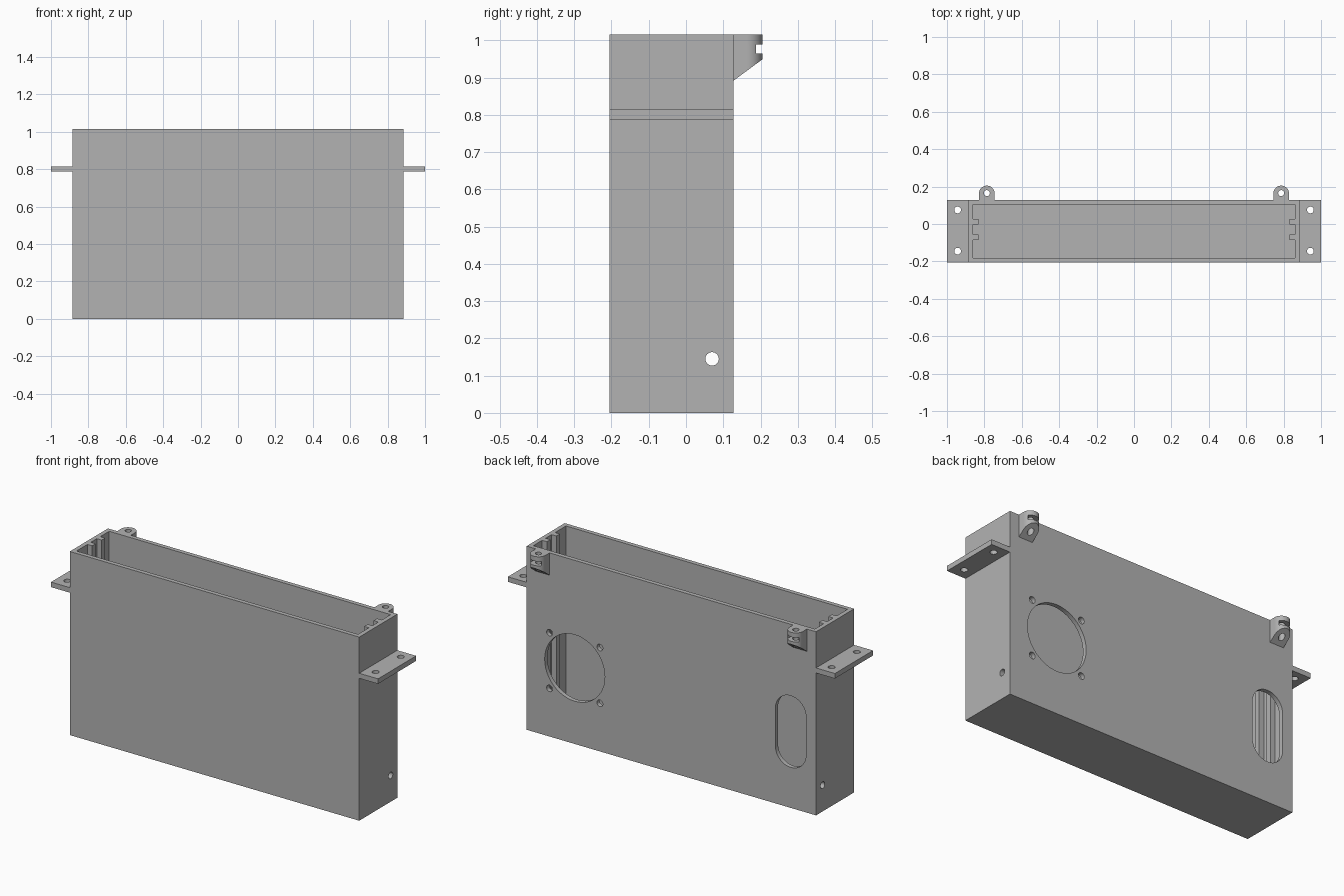
import bpy, bmesh, math
from mathutils import Matrix, Vector

if "Cube" in bpy.data.objects:
    bpy.data.objects.remove(bpy.data.objects["Cube"], do_unlink=True)

grey = bpy.data.materials.new("plain_grey")
grey.use_nodes = True
COLOUR = (0.45, 0.45, 0.45, 1)
grey.diffuse_color = COLOUR
grey.node_tree.nodes["Principled BSDF"].inputs["Base Color"].default_value = COLOUR

# Main sizes
HALF_X, FRONT, BACK, TOP = 0.885, -0.205, 0.128, 1.015
WALL = 0.024


def add_object(name, bm):
    bmesh.ops.recalc_face_normals(bm, faces=bm.faces)
    mesh = bpy.data.meshes.new(name)
    bm.to_mesh(mesh)
    bm.free()
    mesh.materials.append(grey)
    obj = bpy.data.objects.new(name, mesh)
    bpy.context.collection.objects.link(obj)
    return obj


def box(name, low, high):
    bm = bmesh.new()
    low, high = Vector(low), Vector(high)
    size = high - low
    bmesh.ops.create_cube(bm, size=1, matrix=Matrix.Translation((low + high) / 2) @ Matrix.Diagonal((*size, 1)))
    return add_object(name, bm)


def rod(name, centre, radius, length, axis="Z"):
    turn = {"X": Matrix.Rotation(math.pi / 2, 4, "Y"),
            "Y": Matrix.Rotation(math.pi / 2, 4, "X"), "Z": Matrix()}[axis]
    bm = bmesh.new()
    bmesh.ops.create_cone(bm, cap_ends=True, segments=48, radius1=radius, radius2=radius,
                          depth=length, matrix=Matrix.Translation(centre) @ turn)
    return add_object(name, bm)


def prism(name, outline, direction):
    bm = bmesh.new()
    face = bm.faces.new([bm.verts.new(p) for p in outline])
    made = bmesh.ops.extrude_face_region(bm, geom=[face])["geom"]
    bmesh.ops.translate(bm, vec=direction, verts=[g for g in made if isinstance(g, bmesh.types.BMVert)])
    return add_object(name, bm)


def arc(cx, cy, radius, start, end, steps=24):
    angles = [start + (end - start) * i / steps for i in range(steps + 1)]
    return [(cx + radius * math.cos(a), cy + radius * math.sin(a)) for a in angles]


def cut(obj, cutters):
    bpy.context.view_layer.objects.active = obj
    for cutter in cutters:
        cutter.hide_render = True
        mod = obj.modifiers.new("cut", "BOOLEAN")
        mod.operation, mod.solver, mod.object = "DIFFERENCE", "EXACT", cutter
        bpy.ops.object.modifier_apply(modifier=mod.name)
        bpy.data.objects.remove(cutter, do_unlink=True)


def smooth(obj):
    bpy.ops.object.select_all(action="DESELECT")
    obj.select_set(True)
    bpy.context.view_layer.objects.active = obj
    bpy.ops.object.shade_smooth_by_angle(angle=math.radians(30))


# Open-topped case
case = box("case", (-HALF_X, FRONT, 0), (HALF_X, BACK, TOP))
cutters = [box("cavity", (-HALF_X + WALL, FRONT + WALL, WALL), (HALF_X - WALL, BACK - WALL, TOP + 0.1))]

# Fan opening with four screw holes in the back wall
fan_x, fan_z, pitch = 0.591, 0.42, 0.154
cutters.append(rod("fan_hole", (fan_x, BACK, fan_z), 0.184, 0.1, "Y"))
for sx in (-1, 1):
    for sz in (-1, 1):
        cutters.append(rod("fan_screw_hole", (fan_x + sx * pitch, BACK, fan_z + sz * pitch), 0.018, 0.1, "Y"))

# Rounded slot in the back wall
slot_x, slot_z, slot_r, straight = -0.73, 0.422, 0.094, 0.104
slot = arc(slot_x, slot_z + straight, slot_r, 0, math.pi) + arc(slot_x, slot_z - straight, slot_r, math.pi, 2 * math.pi)
cutters.append(prism("slot_hole", [(x, BACK - 0.05, z) for x, z in slot], (0, 0.1, 0)))

# Small cable hole in each end wall
for side in (-1, 1):
    cutters.append(rod("cable_hole", (side * HALF_X, 0.07, 0.145), 0.018, 0.1, "X"))
cut(case, cutters)
smooth(case)

for side, label in ((-1, "right"), (1, "left")):
    # Guide rails inside the end walls
    for y, place in ((0.012, "back"), (-0.071, "front")):
        xs = sorted((side * 0.832, side * (HALF_X - WALL)))
        box(f"{label}_{place}_rail", (xs[0], y - 0.015, WALL), (xs[1], y + 0.015, TOP))

    # Mounting flange with two holes
    xs = sorted((side * HALF_X, side))
    flange = box(f"{label}_flange", (xs[0], FRONT, 0.787), (xs[1], BACK, 0.815))
    cut(flange, [rod("flange_hole", (side * 0.943, y, 0.8), 0.018, 0.1) for y in (0.075, -0.145)])
    smooth(flange)

    # Rounded lid lug with sloped underside, screw hole and nut slot
    cx, cy, r = side * 0.787, 0.163, 0.042
    outline = [(cx + r, BACK)] + arc(cx, cy, r, 0, math.pi) + [(cx - r, BACK)]
    lug = prism(f"{label}_lug", [(x, y, 0.85) for x, y in outline], (0, 0, TOP - 0.85))
    bm = bmesh.new()
    bm.from_mesh(lug.data)
    bmesh.ops.bisect_plane(bm, geom=bm.verts[:] + bm.edges[:] + bm.faces[:], plane_co=(0, BACK, 0.892),
                           plane_no=(0, 0.057, -0.077), clear_outer=True)
    bmesh.ops.holes_fill(bm, edges=[e for e in bm.edges if e.is_boundary])
    bmesh.ops.recalc_face_normals(bm, faces=bm.faces)
    bm.to_mesh(lug.data)
    bm.free()
    cut(lug, [rod("lug_hole", (cx, cy + 0.002, 0.95), 0.016, 0.4),
              box("nut_slot", (cx - 0.034, 0.136, 0.965), (cx + 0.034, 0.25, 0.989))])
    smooth(lug)
